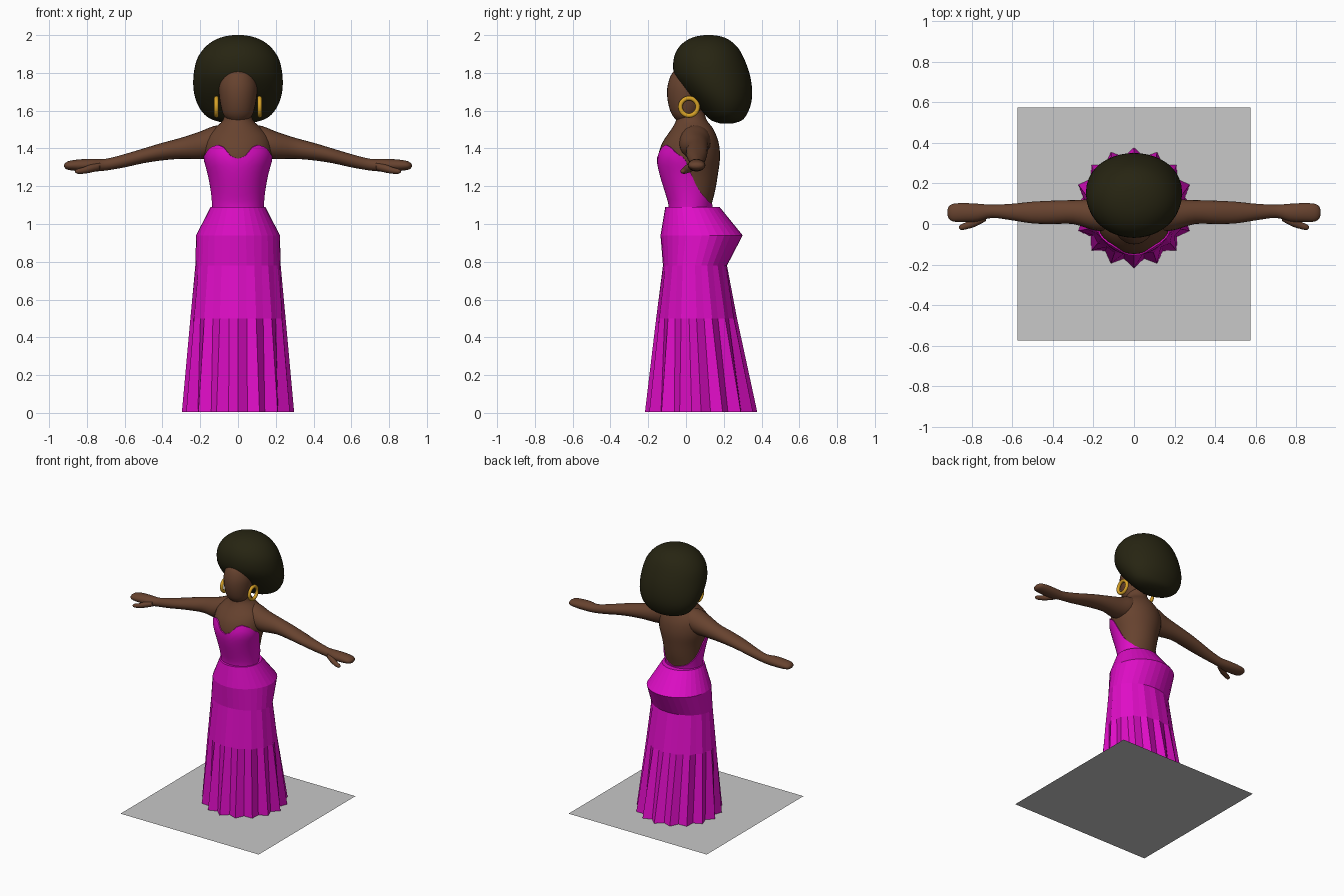
import bpy, bmesh, math
from math import sin, cos, pi, radians
from mathutils import Vector

if "Cube" in bpy.data.objects:
    bpy.data.objects.remove(bpy.data.objects["Cube"])


def material(name, rgb):
    m = bpy.data.materials.new(name)
    m.diffuse_color = (*rgb, 1)
    m.use_nodes = True
    m.node_tree.nodes["Principled BSDF"].inputs["Base Color"].default_value = m.diffuse_color
    return m


PINK = material("magenta_cloth", (0.74, 0.004, 0.57))
SKIN = material("brown_skin", (0.135, 0.055, 0.028))
HAIR = material("dark_hair", (0.02, 0.018, 0.006))
GOLD = material("gold", (0.68, 0.36, 0.02))
GREY = material("grey_base", (0.58, 0.58, 0.58))


def loft(name, rings, mat, caps=True, angle=40):
    """Skin a list of closed point rings into one object."""
    bm = bmesh.new()
    loops = [[bm.verts.new(p) for p in r] for r in rings]
    for a, b in zip(loops, loops[1:]):
        n = len(a)
        for i in range(n):
            j = (i + 1) % n
            bm.faces.new((a[i], a[j], b[j], b[i]))
    if caps:
        bm.faces.new(loops[0][::-1])
        bm.faces.new(loops[-1])
    bmesh.ops.recalc_face_normals(bm, faces=bm.faces)
    me = bpy.data.meshes.new(name)
    bm.to_mesh(me)
    bm.free()
    me.materials.append(mat)
    ob = bpy.data.objects.new(name, me)
    bpy.context.collection.objects.link(ob)
    if angle:
        smooth(ob, angle)
    return ob


def smooth(ob, angle):
    bpy.ops.object.select_all(action='DESELECT')
    ob.select_set(True)
    bpy.context.view_layer.objects.active = ob
    bpy.ops.object.shade_smooth_by_angle(angle=radians(angle))


def dense(rows, k=3):
    """Catmull-Rom refinement of profile rows."""
    out = []
    for i in range(len(rows) - 1):
        p0, p1 = rows[max(i - 1, 0)], rows[i]
        p2, p3 = rows[i + 1], rows[min(i + 2, len(rows) - 1)]
        for s in range(k):
            t = s / k
            out.append([0.5 * (2 * b + (c - a) * t + (2 * a - 5 * b + 4 * c - d) * t * t
                               + (3 * b - a - 3 * c + d) * t ** 3)
                        for a, b, c, d in zip(p0, p1, p2, p3)])
    return out + [list(rows[-1])]


def point(row, a, scale=1.0, grow=0.0):
    """Point on an oval level (z, half width, front y, back y); a=0 is front."""
    z, w, f, b = row
    return Vector(((w * scale + grow) * sin(a),
                   (f + b) / 2 - ((b - f) / 2 * scale + grow) * cos(a), z))


def ovals(rows, n):
    return [[point(r, 2 * pi * i / n) for i in range(n)] for r in rows]


def lerp_rows(rows, x):
    for a, b in zip(rows, rows[1:]):
        if x <= b[0]:
            t = (x - a[0]) / (b[0] - a[0])
            return [p + (q - p) * t for p, q in zip(a, b)]
    return list(rows[-1])


# Base plate
bpy.ops.mesh.primitive_plane_add(size=1.15)
base = bpy.context.object
base.name = "base_plate"
base.data.materials.append(GREY)

# Skirt: 16 sharp pleats that fade out towards the hips; last value is valley depth
skirt = [(0.005, 0.297, -0.217, 0.377, 0.86), (0.5, 0.252, -0.158, 0.27, 0.95),
         (0.78, 0.226, -0.122, 0.217, 1), (0.94, 0.222, -0.135, 0.3, 1),
         (1.09, 0.145, -0.11, 0.178, 1), (1.09, 0.12, -0.08, 0.13, 1)]
loft("skirt", [[point(r[:4], pi * i / 16, r[4] if i % 2 else 1) for i in range(32)]
               for r in skirt], PINK, caps=False, angle=0)

# Torso and neck
torso = dense([(1.05, 0.128, -0.085, 0.13), (1.10, 0.13, -0.085, 0.135),
               (1.18, 0.138, -0.108, 0.155), (1.27, 0.155, -0.135, 0.17),
               (1.35, 0.178, -0.148, 0.18), (1.42, 0.178, -0.13, 0.175),
               (1.47, 0.16, -0.1, 0.16), (1.51, 0.12, -0.072, 0.14),
               (1.55, 0.08, -0.052, 0.11), (1.60, 0.068, -0.045, 0.095),
               (1.65, 0.065, -0.04, 0.09)])
loft("torso", ovals(torso, 32), SKIN)

# Bodice: shell over the torso, sweetheart neckline and open back (angle, height)
neckline = [(0, 1.345), (12, 1.36), (24, 1.405), (35, 1.42), (52, 1.405), (68, 1.37),
            (82, 1.35), (90, 1.29), (103, 1.2), (116, 1.16), (140, 1.12), (180, 1.095)]
N = 60
rings = []
for k in range(11):
    ring = []
    for i in range(N):
        deg = 360 * i / N
        top = lerp_rows(neckline, min(deg, 360 - deg))[1]
        z = 1.06 + (top - 1.06) * k / 10
        ring.append(point(lerp_rows(torso, z), radians(deg), grow=0.007))
    rings.append(ring)
rings.append([p + (Vector((0, 0.02, p.z)) - p) * 0.06 for p in rings[-1]])
loft("bodice", rings, PINK, caps=False)

# Head
head = [(1.545, 0.045, -0.045, 0.04), (1.575, 0.075, -0.072, 0.07),
        (1.62, 0.09, -0.09, 0.1), (1.68, 0.1, -0.1, 0.12), (1.74, 0.1, -0.096, 0.12),
        (1.80, 0.082, -0.072, 0.12), (1.84, 0.04, -0.02, 0.08)]
loft("head", ovals(dense(head), 28), SKIN, angle=60)

# Round afro hair, leaning back from the face
hair = [(1.533, 0.05, 0.18, 0.25), (1.548, 0.125, 0.135, 0.295), (1.58, 0.178, 0.10, 0.322),
        (1.64, 0.217, 0.045, 0.345), (1.71, 0.235, -0.015, 0.35),
        (1.79, 0.235, -0.062, 0.338), (1.87, 0.218, -0.066, 0.31),
        (1.93, 0.18, -0.042, 0.277), (1.97, 0.13, 0.0, 0.235),
        (1.992, 0.075, 0.05, 0.19), (2.0, 0.025, 0.1, 0.14)]
loft("afro_hair", ovals(dense(hair), 40), HAIR, angle=60)

# Arms with mitten hands: x, bottom z, top z, front y, back y
arm = dense([(0.07, 1.37, 1.525, -0.02, 0.13), (0.13, 1.35, 1.518, -0.035, 0.13),
             (0.2, 1.343, 1.49, -0.03, 0.122), (0.3, 1.345, 1.457, 0.0, 0.118),
             (0.4, 1.337, 1.43, 0.0, 0.115), (0.5, 1.322, 1.4, 0.003, 0.11),
             (0.6, 1.3, 1.37, 0.018, 0.1), (0.7, 1.283, 1.345, 0.03, 0.095),
             (0.77, 1.278, 1.345, 0.012, 0.1), (0.84, 1.28, 1.342, 0.01, 0.103),
             (0.89, 1.285, 1.335, 0.012, 0.1), (0.912, 1.292, 1.325, 0.025, 0.088),
             (0.92, 1.303, 1.315, 0.045, 0.068)])
# Thumb: same layout
thumb = dense([(0.73, 1.285, 1.325, 0.015, 0.06), (0.78, 1.272, 1.315, -0.012, 0.035),
               (0.82, 1.266, 1.3, -0.024, 0.012), (0.85, 1.266, 1.292, -0.03, 0.0),
               (0.862, 1.274, 1.284, -0.022, -0.01)])


def limb(name, rows, s, n):
    rings = [[(s * x, (f + b) / 2 - (b - f) / 2 * cos(2 * pi * i / n),
               (lo + hi) / 2 + (hi - lo) / 2 * sin(2 * pi * i / n)) for i in range(n)]
             for x, lo, hi, f, b in rows]
    loft(name, rings, SKIN, angle=60)


for side, s in (("left", 1), ("right", -1)):
    limb(side + "_arm", arm, s, 20)
    limb(side + "_thumb", thumb, s, 12)
    # Hoop earring
    bpy.ops.mesh.primitive_torus_add(location=(s * 0.115, 0.016, 1.62),
                                     rotation=(0, pi / 2, 0), major_radius=0.046,
                                     minor_radius=0.012, major_segments=32, minor_segments=10)
    ob = bpy.context.object
    ob.name = side + "_earring"
    ob.data.materials.append(GOLD)
    smooth(ob, 60)
